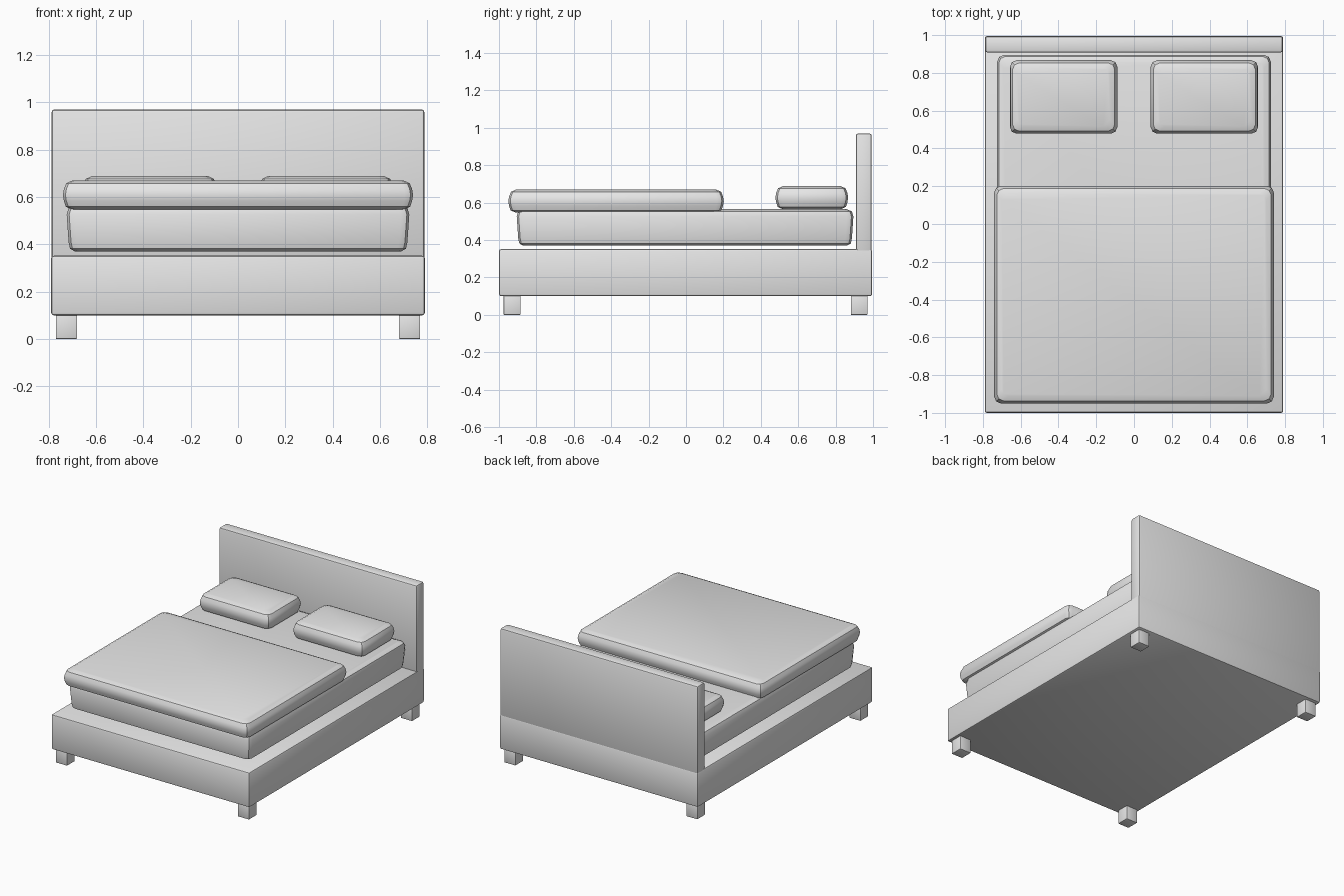
import bpy, bmesh

cube = bpy.data.objects.get("Cube")
if cube:
    bpy.data.objects.remove(cube, do_unlink=True)

grey = bpy.data.materials.new("plain_grey")
grey.use_nodes = True
grey.diffuse_color = (0.8, 0.8, 0.8, 1)
grey.node_tree.nodes["Principled BSDF"].inputs["Base Color"].default_value = (0.8, 0.8, 0.8, 1)


def finish(name, bm, angle):
    mesh = bpy.data.meshes.new(name)
    bmesh.ops.recalc_face_normals(bm, faces=bm.faces)
    bm.to_mesh(mesh)
    bm.free()
    mesh.materials.append(grey)
    obj = bpy.data.objects.new(name, mesh)
    bpy.context.collection.objects.link(obj)
    bpy.ops.object.select_all(action="DESELECT")
    obj.select_set(True)
    bpy.context.view_layer.objects.active = obj
    bpy.ops.object.shade_smooth_by_angle(angle=angle)
    return obj


def box(name, xs, ys, zs, bevel):
    """Box between two limits on each axis, with softened edges."""
    bm = bmesh.new()
    bmesh.ops.create_cube(bm, size=1)
    for v in bm.verts:
        for i, (lo, hi) in enumerate((xs, ys, zs)):
            v.co[i] = hi if v.co[i] > 0 else lo
    bmesh.ops.bevel(bm, geom=bm.edges[:], offset=bevel, segments=2,
                    profile=0.5, affect="EDGES")
    return finish(name, bm, 0.5)


def cushion(name, xs, ys, zs, profile, corner):
    """Stack of rounded rectangles; profile holds (height fraction, inset)."""
    bm = bmesh.new()
    rings = []
    for t, inset in profile:
        z = zs[0] + t * (zs[1] - zs[0])
        x0, x1 = xs[0] + inset, xs[1] - inset
        y0, y1 = ys[0] + inset, ys[1] - inset
        ring = []
        for x, y, sx, sy in ((x0, y0, 1, 1), (x1, y0, -1, 1),
                             (x1, y1, -1, -1), (x0, y1, 1, -1)):
            points = [(x, y + sy * corner),
                      (x + sx * corner * 0.3, y + sy * corner * 0.3),
                      (x + sx * corner, y)]
            if sx != sy:
                points.reverse()
            ring += [bm.verts.new((px, py, z)) for px, py in points]
        rings.append(ring)
    for a, b in zip(rings, rings[1:]):
        for i in range(len(a)):
            j = (i + 1) % len(a)
            bm.faces.new((a[i], a[j], b[j], b[i]))
    bm.faces.new(rings[0][::-1])
    bm.faces.new(rings[-1])
    return finish(name, bm, 0.5)


# Frame and headboard
box("bed_frame", (-0.79, 0.79), (-1, 0.995), (0.1, 0.352), 0.012)
box("headboard", (-0.788, 0.788), (0.908, 0.993), (0.33, 0.97), 0.012)

# Legs
for side, sx in (("left", 1), ("right", -1)):
    for end, y in (("front", -0.93), ("back", 0.926)):
        x = sx * 0.725
        box(f"{end}_{side}_leg", (x - 0.045, x + 0.045),
            (y - 0.045, y + 0.045), (0, 0.11), 0.004)

# Bedding
soft = ((0, 0.04), (0.1, 0.012), (0.3, 0.004), (0.5, 0), (0.7, 0.004),
        (0.9, 0.014), (1, 0.04))
firm = ((0, 0.035), (0.06, 0.014), (0.2, 0.008), (0.8, 0), (0.94, 0.008), (1, 0.035))
cushion("mattress", (-0.724, 0.724), (-0.905, 0.895), (0.37, 0.565), firm, 0.035)
cushion("duvet", (-0.74, 0.74), (-0.95, 0.202), (0.547, 0.67), soft, 0.035)
for side, x0, x1 in (("left", 0.088, 0.657), ("right", -0.657, -0.088)):
    cushion(f"{side}_pillow", (x0, x1), (0.478, 0.867), (0.565, 0.689), soft, 0.035)
